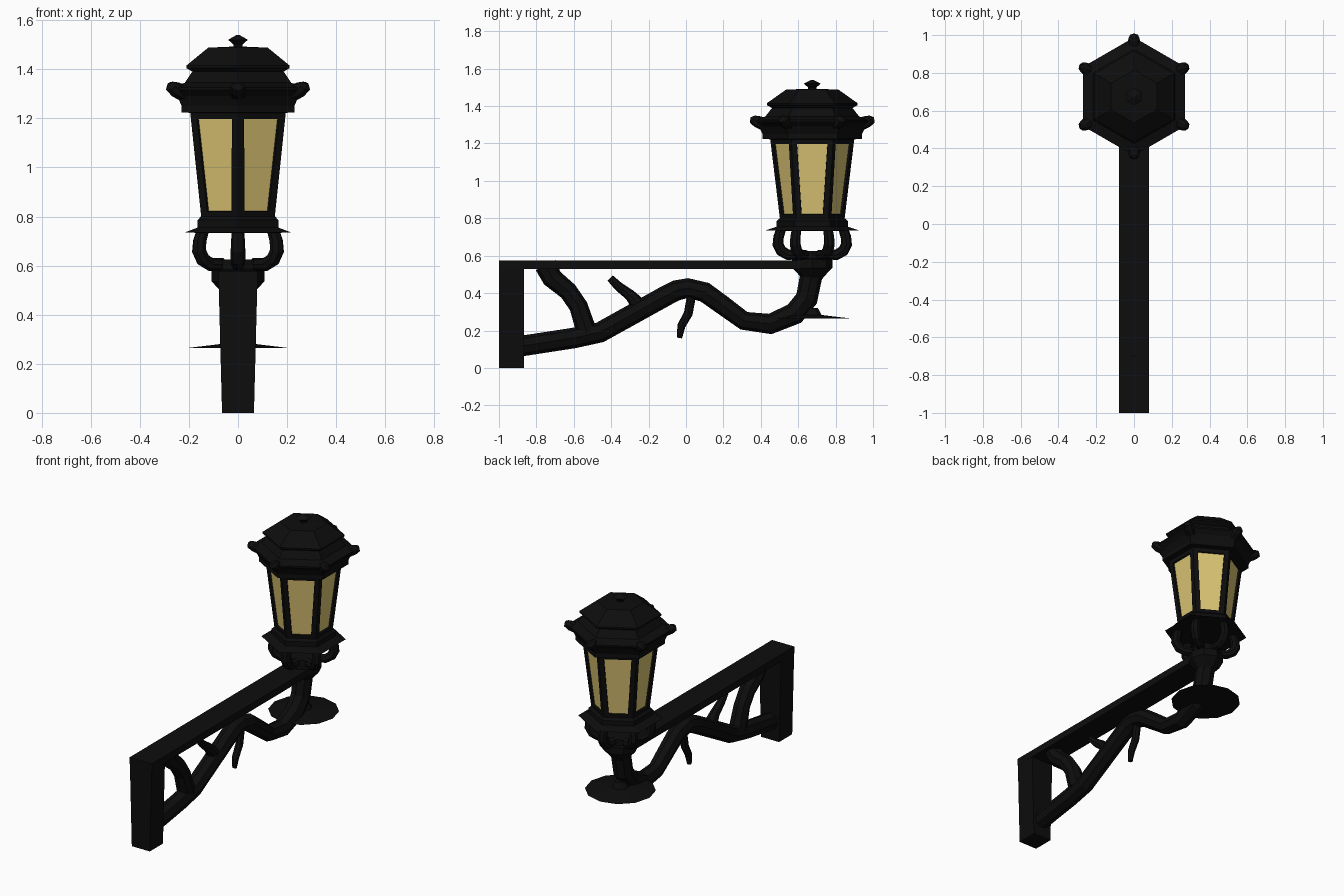
import bpy, bmesh, math
from mathutils import Vector

if "Cube" in bpy.data.objects:
    bpy.data.objects.remove(bpy.data.objects["Cube"])

CY = 0.675                                   # lantern axis position in y


def material(name, rgb):
    m = bpy.data.materials.new(name)
    m.diffuse_color = (*rgb, 1)
    m.use_nodes = True
    m.node_tree.nodes["Principled BSDF"].inputs["Base Color"].default_value = m.diffuse_color
    return m


IRON = material("black_iron", (0.004, 0.004, 0.004))
GLASS = material("amber_glass", (0.70, 0.55, 0.17))


def add_mesh(name, bm, mats=(IRON,), loc=(0, 0, 0)):
    bmesh.ops.recalc_face_normals(bm, faces=bm.faces)
    me = bpy.data.meshes.new(name)
    bm.to_mesh(me)
    bm.free()
    for m in mats:
        me.materials.append(m)
    ob = bpy.data.objects.new(name, me)
    ob.location = loc
    bpy.context.collection.objects.link(ob)
    return ob


def rings(profile, sides):
    """Capped stack of polygon rings from (radius, z) pairs, one corner on +y."""
    bm = bmesh.new()
    loops = []
    for r, z in profile:
        angles = [math.pi / 2 + 2 * math.pi * i / sides for i in range(sides)]
        loops.append([bm.verts.new((r * math.cos(a), r * math.sin(a), z)) for a in angles])
    walls = []
    for lo, hi in zip(loops, loops[1:]):
        for i in range(sides):
            j = (i + 1) % sides
            walls.append(bm.faces.new((lo[i], lo[j], hi[j], hi[i])))
    bm.faces.new(loops[0][::-1])
    bm.faces.new(loops[-1])
    return bm, walls


def turned(name, profile, sides=6):
    return add_mesh(name, rings(profile, sides)[0], loc=(0, CY, 0))


def tube(name, pts, angle=None):
    """Faceted tube through (y, z, radius); with an angle, y is radial from the lantern axis."""
    cu = bpy.data.curves.new(name, 'CURVE')
    cu.dimensions = '3D'
    cu.bevel_depth = 1
    cu.bevel_resolution = 2
    cu.use_fill_caps = True
    sp = cu.splines.new('POLY')
    sp.use_smooth = False
    sp.points.add(len(pts) - 1)
    for p, (u, z, r) in zip(sp.points, pts):
        if angle is None:
            p.co = (0, u, z, 1)
        else:
            p.co = (u * math.cos(angle), CY + u * math.sin(angle), z, 1)
        p.radius = r
    cu.materials.append(IRON)
    ob = bpy.data.objects.new(name, cu)
    bpy.context.collection.objects.link(ob)
    bpy.ops.object.select_all(action='DESELECT')
    ob.select_set(True)
    bpy.context.view_layer.objects.active = ob
    bpy.ops.object.convert(target='MESH')


def box(name, y0, y1, z0, z1, half_low, half_high):
    bm = bmesh.new()
    bmesh.ops.create_cube(bm, size=1)
    for v in bm.verts:
        top = v.co.z > 0
        v.co = Vector(((1 if v.co.x > 0 else -1) * (half_high if top else half_low),
                       y1 if v.co.y > 0 else y0, z1 if top else z0))
    add_mesh(name, bm)


# Wall post and top beam
box("wall_post", -1.0, -0.865, 0, 0.57, 0.065, 0.08)
box("top_beam", -1.0, 0.70, 0.53, 0.575, 0.08, 0.08)

# Branch-like brace with its offshoots
tube("branch_brace", [(-0.92, 0.11, 0.055), (-0.86, 0.12, 0.055), (-0.6, 0.16, 0.055),
                      (-0.46, 0.19, 0.055), (-0.1, 0.39, 0.055), (-0.05, 0.415, 0.055),
                      (0.01, 0.427, 0.053), (0.10, 0.405, 0.054), (0.19, 0.34, 0.052),
                      (0.31, 0.252, 0.05), (0.45, 0.235, 0.055), (0.58, 0.29, 0.06),
                      (0.645, 0.37, 0.06), (0.675, 0.52, 0.06)])
tube("thick_offshoot", [(-0.75, 0.55, 0.06), (-0.715, 0.48, 0.055), (-0.63, 0.41, 0.05),
                        (-0.575, 0.33, 0.05), (-0.53, 0.19, 0.055)])
tube("upper_twig", [(-0.405, 0.48, 0.02), (-0.36, 0.435, 0.025),
                    (-0.30, 0.39, 0.03), (-0.24, 0.32, 0.045)])
tube("lower_twig", [(0.03, 0.39, 0.024), (0.012, 0.29, 0.024),
                    (-0.025, 0.225, 0.022), (-0.035, 0.16, 0.014)])

# Thin dish, cup and finial on the lantern axis
turned("thin_dish", [(0.03, 0.264), (0.21, 0.264), (0.05, 0.283), (0.03, 0.32)], 12)
turned("cup", [(0.05, 0.47), (0.06, 0.485), (0.107, 0.535), (0.107, 0.58),
               (0.09, 0.585), (0.09, 0.625)], 8)

# Lantern base flange
turned("base_flange", [(0.17, 0.733), (0.25, 0.735), (0.19, 0.755), (0.19, 0.785),
                       (0.175, 0.80)])

# Tapered lantern body with recessed glass panes
bm, walls = rings([(0.172, 0.79), (0.225, 1.225)], 6)
bmesh.ops.recalc_face_normals(bm, faces=bm.faces)
bmesh.ops.inset_individual(bm, faces=walls, thickness=0.042)
bmesh.ops.inset_individual(bm, faces=walls, thickness=0.001, depth=-0.012)
for f in walls:
    f.material_index = 1
add_mesh("lantern_body", bm, (IRON, GLASS), (0, CY, 0))

# Two-tier hexagonal roof
turned("roof", [(0.215, 1.222), (0.265, 1.224), (0.265, 1.25), (0.285, 1.29),
                (0.313, 1.315), (0.313, 1.325), (0.25, 1.345), (0.215, 1.39),
                (0.243, 1.405), (0.243, 1.415), (0.14, 1.488), (0.03, 1.492)])
turned("finial", [(0.022, 1.485), (0.022, 1.50), (0.046, 1.52), (0.006, 1.54)])

# Six support arms and six roof corner horns
for i in range(6):
    a = math.pi / 2 + i * math.pi / 3
    tube(f"support_arm_{i}", [(0.07, 0.605, 0.026), (0.13, 0.605, 0.028), (0.165, 0.625, 0.03),
                              (0.183, 0.66, 0.03), (0.18, 0.70, 0.028), (0.165, 0.745, 0.026)], a)
    tube(f"roof_horn_{i}", [(0.25, 1.30, 0.035), (0.295, 1.318, 0.032),
                            (0.312, 1.33, 0.028), (0.318, 1.345, 0.012)], a)
